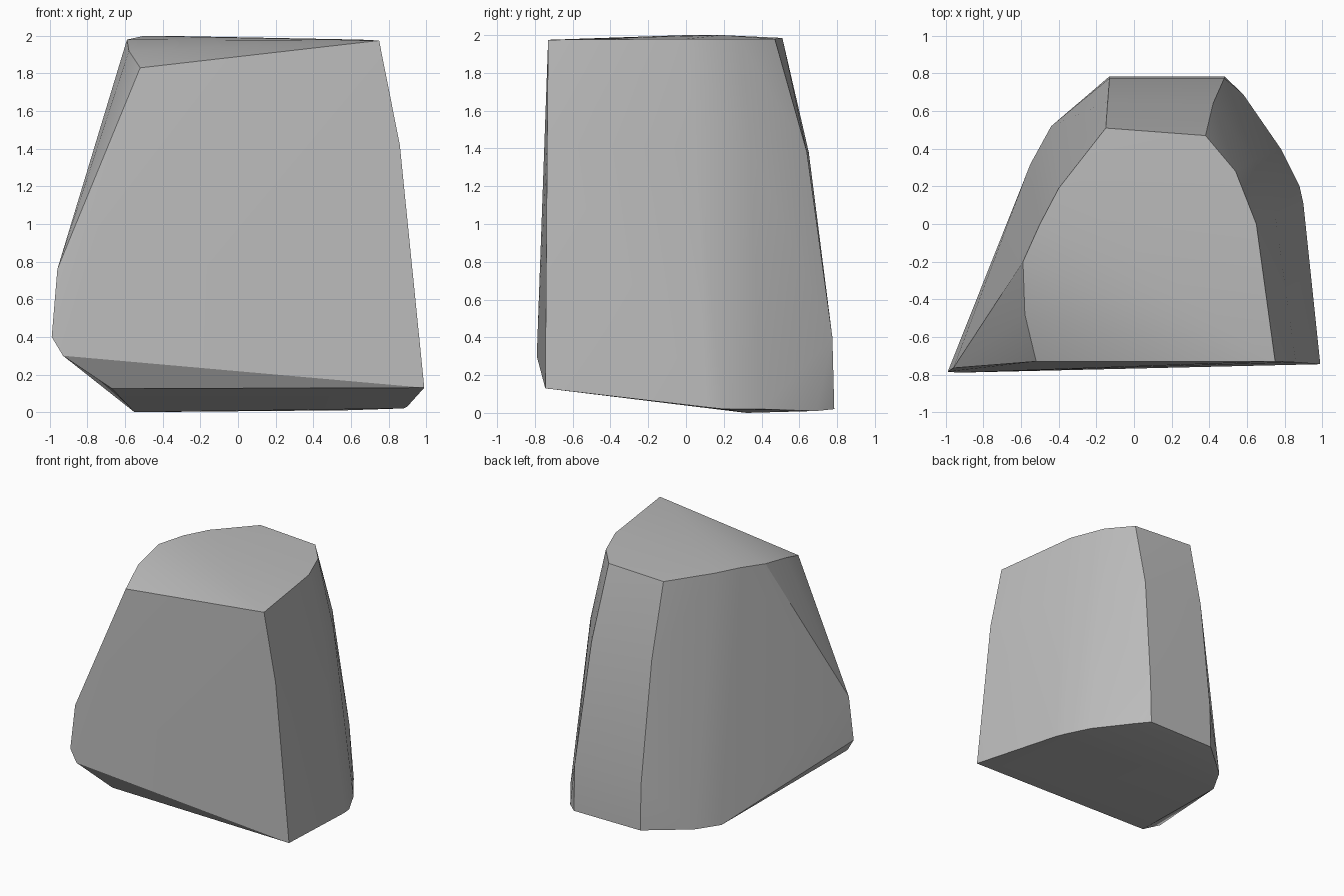
import bpy
import bmesh
import math

# Remove the default object only
default_cube = bpy.data.objects.get("Cube")
if default_cube is not None:
    bpy.data.objects.remove(default_cube, do_unlink=True)


def make_material(name, colour):
    """One flat colour, shown in the viewport and in a render."""
    material = bpy.data.materials.new(name)
    material.use_nodes = True
    material.diffuse_color = colour
    shader = material.node_tree.nodes["Principled BSDF"]
    shader.inputs["Base Color"].default_value = colour
    shader.inputs["Roughness"].default_value = 0.9
    return material


def make_hull(name, corner_groups, material, sharp_angle):
    """Wrap a convex shell around groups of corner points."""
    shell = bmesh.new()
    for group in corner_groups:
        for corner in group:
            shell.verts.new(corner)
    bmesh.ops.convex_hull(shell, input=shell.verts[:])

    # Drop corners that ended up inside the shell
    loose = [vert for vert in shell.verts if not vert.link_faces]
    bmesh.ops.delete(shell, geom=loose, context="VERTS")
    bmesh.ops.recalc_face_normals(shell, faces=shell.faces[:])

    mesh = bpy.data.meshes.new(name)
    shell.to_mesh(mesh)
    shell.free()
    mesh.materials.append(material)
    stone = bpy.data.objects.new(name, mesh)
    bpy.context.collection.objects.link(stone)

    # Soft flanks with crisp chipped edges
    bpy.ops.object.select_all(action="DESELECT")
    stone.select_set(True)
    bpy.context.view_layer.objects.active = stone
    bpy.ops.object.shade_smooth_by_angle(angle=math.radians(sharp_angle))
    return stone


# Rim of the nearly flat top, chipped at one front corner
top_rim = [
    (-.15, .51, 1.985), (.38, .47, 1.98), (.54, .28, 1.98), (.65, 0, 1.98),
    (.75, -.73, 1.975), (-.52, -.73, 1.83), (-.58, -.48, 1.92),
    (-.59, -.2, 1.98), (-.5, 0, 2), (-.4, .19, 2),
]

# Outline of the broad front face
front_outline = [
    (.86, -.735, 1.42), (.99, -.745, .13), (-.93, -.79, .3),
    (-.99, -.785, .4), (-.96, -.765, .76),
]

# Slight bulge of the rounded back and side
back_bulge = [
    (-.14, .65, 1.38), (.42, .64, 1.38), (.64, .34, 1.4),
    (.75, .05, 1.4), (-.13, .775, .4), (.48, .775, .4),
]

# Rim of the sloping underside
bottom_rim = [
    (-.67, -.69, .125), (.9, .11, .03), (.88, .2, .02), (.78, .4, .02),
    (.58, .69, .01), (.48, .785, .02), (-.13, .785, .02),
    (-.44, .52, .01), (-.55, .32, 0),
]

stone_grey = make_material("stone grey", (.5, .5, .5, 1))
make_hull(
    "boulder",
    [top_rim, front_outline, back_bulge, bottom_rim],
    stone_grey,
    sharp_angle=30,
)
